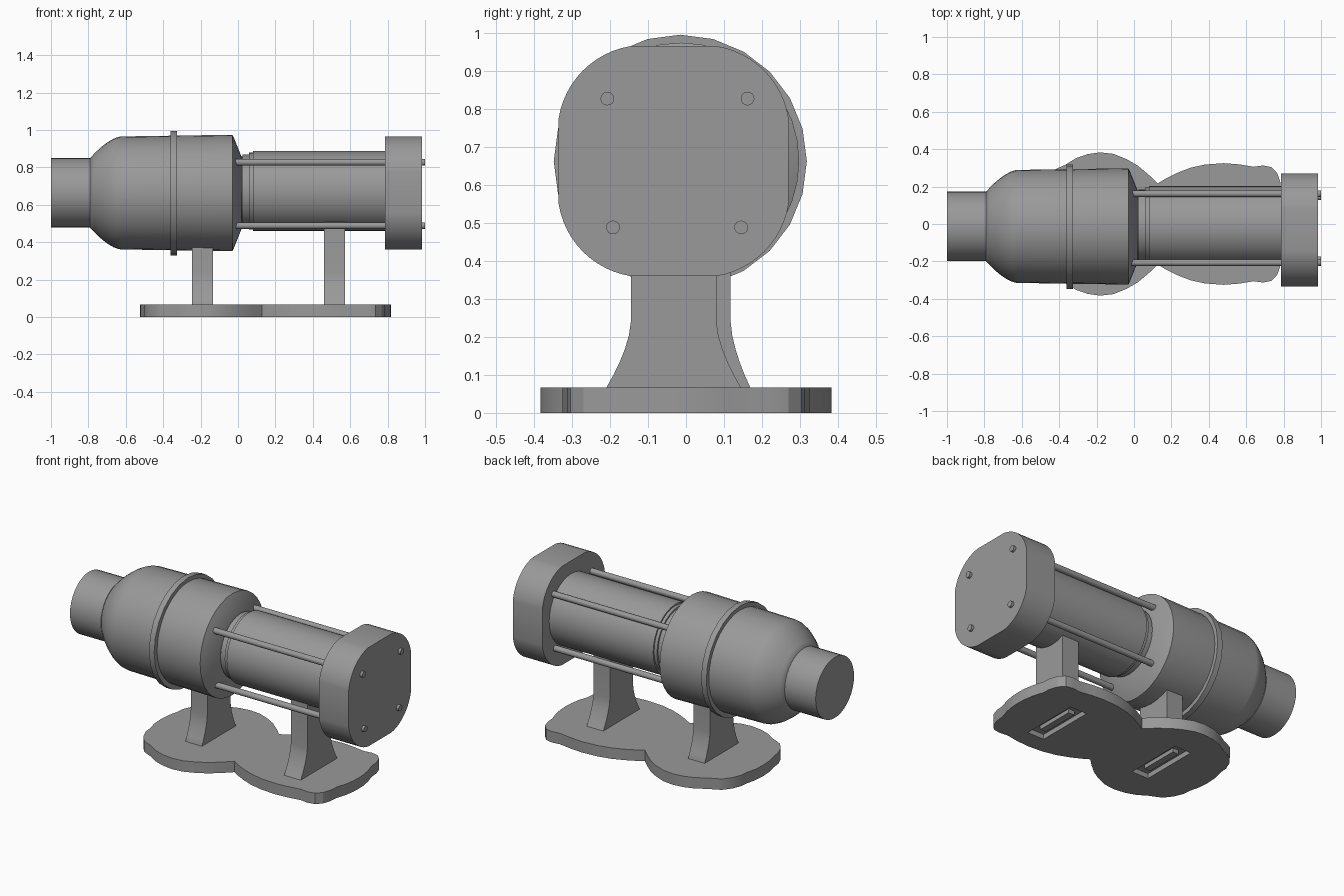
import bpy, bmesh, math
from mathutils import Vector

if "Cube" in bpy.data.objects:
    bpy.data.objects.remove(bpy.data.objects["Cube"])

# Dark grey used for every part
grey = bpy.data.materials.new("dark_grey")
grey.diffuse_color = (0.32, 0.32, 0.32, 1)
grey.use_nodes = True
grey.node_tree.nodes["Principled BSDF"].inputs["Base Color"].default_value = grey.diffuse_color


def finish(name, bm, angle=None):
    bmesh.ops.recalc_face_normals(bm, faces=bm.faces)
    me = bpy.data.meshes.new(name)
    bm.to_mesh(me)
    bm.free()
    me.materials.append(grey)
    ob = bpy.data.objects.new(name, me)
    bpy.context.collection.objects.link(ob)
    if angle:
        bpy.ops.object.select_all(action='DESELECT')
        ob.select_set(True)
        bpy.context.view_layer.objects.active = ob
        bpy.ops.object.shade_smooth_by_angle(angle=math.radians(angle))
    return ob


def lathe_x(name, profile, y, z, sides=32, angle=30):
    """Closed solid turned about the x axis from (x, radius) points."""
    bm = bmesh.new()
    rings = []
    for x, r in profile:
        rings.append([bm.verts.new((x, y + r * math.sin(2 * math.pi * i / sides),
                                    z + r * math.cos(2 * math.pi * i / sides)))
                      for i in range(sides)])
    for a, b in zip(rings, rings[1:]):
        for i in range(sides):
            j = (i + 1) % sides
            bm.faces.new((a[i], a[j], b[j], b[i]))
    bm.faces.new(rings[0])
    bm.faces.new(rings[-1])
    return finish(name, bm, angle)


def extrude(name, points, vec, angle=None):
    """Solid from a flat outline pushed along vec."""
    bm = bmesh.new()
    f = bm.faces.new([bm.verts.new(p) for p in points])
    ext = bmesh.ops.extrude_face_region(bm, geom=[f])
    moved = [v for v in ext['geom'] if isinstance(v, bmesh.types.BMVert)]
    bmesh.ops.translate(bm, verts=moved, vec=Vector(vec))
    # the pushed-off start face is recreated so the solid stays closed
    if not any(len(fc.verts) == len(points) and fc not in ext['geom'] for fc in bm.faces):
        bm.faces.new([v for v in bm.verts if v not in moved])
    return finish(name, bm, angle)


def box(name, x0, x1, y0, y1, z0, z1):
    return extrude(name, [(x0, y0, z0), (x1, y0, z0), (x1, y1, z0), (x0, y1, z0)],
                   (0, 0, z1 - z0))


# Nozzle, then the housing: domed shoulder, barrel and chamfered mouth
lathe_x("nozzle", [(-1, 0.186), (-0.785, 0.186)], -0.013, 0.664, 36)
dome = [(-0.79 + 0.165 * math.sin(t), 0.302 - 0.115 * (1 - math.sin(t)) ** 1.6)
        for t in [math.radians(a) for a in (0, 7, 15, 25, 36, 50, 66, 90)]]
lathe_x("housing", dome + [(-0.03, 0.311), (-0.02, 0.29), (0.02, 0.19)],
        -0.013, 0.663, 36, 62)
lathe_x("housing_band", [(-0.36, 0.333), (-0.325, 0.333)], -0.015, 0.662, 24)

# Stepped inner cylinder
lathe_x("inner_cylinder", [(0.0, 0.185), (0.025, 0.185), (0.025, 0.195), (0.06, 0.195),
                           (0.06, 0.205), (0.08, 0.205), (0.08, 0.214), (0.8, 0.214)],
        -0.01, 0.673)

# End cap: square with large soft corners, between a fillet and a trimmed circle
R, F, H = 0.323, 0.1125, 0.3025
start = math.asin(F / R)
cap = []
for q in range(4):
    for i in range(13):
        t = i / 12
        a = start + (math.pi / 2 - 2 * start) * t
        b = math.pi / 2 * t
        u = 0.45 * R * math.cos(a) + 0.55 * (F + (H - F) * math.cos(b))
        v = 0.45 * R * math.sin(a) + 0.55 * (F + (H - F) * math.sin(b))
        for _ in range(q):
            u, v = -v, u
        cap.append((0.785, -0.0325 + u, 0.6625 + v))
extrude("end_cap", cap, (0.2, 0, 0), 35)

# Four tie rods
for n, (y, z) in enumerate([(-0.207, 0.827), (0.162, 0.827), (-0.192, 0.488), (0.145, 0.488)]):
    lathe_x(f"tie_rod_{n + 1}", [(-0.03, 0.018), (1.0, 0.018)], y, z, 16)

# Base plate: two-lobed scalloped outline, mirrored across y
half = [(-0.525, 0), (-0.52, 0.07), (-0.505, 0.13), (-0.5, 0.18), (-0.477, 0.235),
        (-0.44, 0.282), (-0.405, 0.3), (-0.37, 0.315), (-0.31, 0.352), (-0.25, 0.373),
        (-0.18, 0.383), (-0.11, 0.375), (-0.04, 0.347), (0.02, 0.312), (0.08, 0.262),
        (0.127, 0.217), (0.17, 0.243), (0.23, 0.273), (0.3, 0.3), (0.38, 0.318),
        (0.48, 0.325), (0.56, 0.319), (0.64, 0.306), (0.69, 0.313), (0.735, 0.304),
        (0.767, 0.27), (0.783, 0.22), (0.787, 0.17), (0.806, 0.11), (0.816, 0.05), (0.818, 0)]
outline = half + [(x, -y) for x, y in reversed(half[1:-1])]
base = extrude("base_plate", [(x, y, 0) for x, y in outline], (0, 0, 0.067), 25)

# Flared legs, each over a pocket in the underside of the base
for name, x0, yc, foot, top in [("rear_leg", -0.245, 0.005, 0.165, 0.42),
                                ("front_leg", 0.46, -0.0325, 0.178, 0.52)]:
    side = [(0.1125, top), (0.1125, 0.24)]
    side += [(0.1125 + (foot - 0.1125) * t ** 1.6, 0.24 - 0.175 * t)
             for t in (0.2, 0.4, 0.6, 0.8, 1)]
    side.append((foot, 0.035))
    pts = side + [(-y, z) for y, z in reversed(side)]
    extrude(name, [(x0, yc + y, z) for y, z in pts], (0.112, 0, 0), 25)
    cutter = box(name + "_pocket_cutter", x0, x0 + 0.112, yc - 0.18, yc + 0.18, -0.02, 0.03)
    cutter.hide_render = True
    cutter.display_type = 'WIRE'
    mod = base.modifiers.new("pocket", 'BOOLEAN')
    mod.operation = 'DIFFERENCE'
    mod.object = cutter
    box(name + "_pocket_rib", x0 + 0.035, x0 + 0.075, yc - 0.12, yc + 0.12, 0.006, 0.04)
